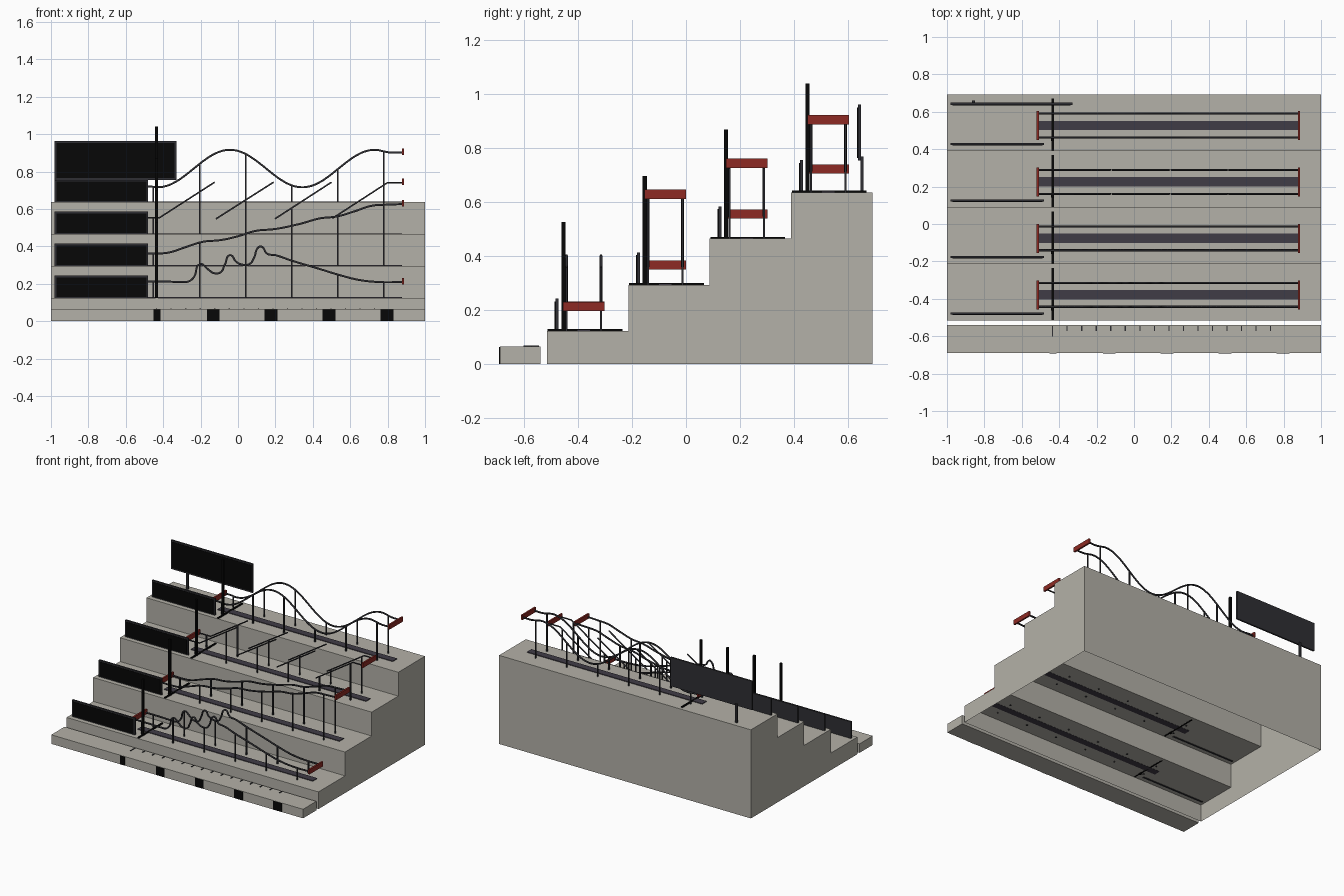
import bpy, bmesh, math
from mathutils import Vector

if "Cube" in bpy.data.objects:
    bpy.data.objects.remove(bpy.data.objects["Cube"], do_unlink=True)


def material(name, rgb):
    m = bpy.data.materials.new(name)
    m.use_nodes = True
    m.diffuse_color = (*rgb, 1)
    m.node_tree.nodes["Principled BSDF"].inputs["Base Color"].default_value = (*rgb, 1)
    return m


CONCRETE = material("concrete", (0.456, 0.440, 0.392))
STRIP = material("dark_strip", (0.051, 0.045, 0.061))
STEEL = material("dark_steel", (0.028, 0.028, 0.033))
BLACK = material("black", (0.002, 0.002, 0.002))
RED = material("red", (0.270, 0.023, 0.017))


def finish(name, mesh, mat):
    ob = bpy.data.objects.new(name, mesh)
    bpy.context.collection.objects.link(ob)
    mesh.materials.clear()
    mesh.materials.append(mat)
    return ob


def boxes(name, ranges, mat):
    """One object made of boxes, each given as (x0, x1, y0, y1, z0, z1)."""
    bm = bmesh.new()
    for x0, x1, y0, y1, z0, z1 in ranges:
        vs = bmesh.ops.create_cube(bm, size=1)["verts"]
        bmesh.ops.scale(bm, vec=(x1 - x0, y1 - y0, z1 - z0), verts=vs)
        bmesh.ops.translate(bm, vec=((x0 + x1) / 2, (y0 + y1) / 2, (z0 + z1) / 2), verts=vs)
    me = bpy.data.meshes.new(name)
    bm.to_mesh(me)
    bm.free()
    return finish(name, me, mat)


def rails(name, segments, ys, radius, smooth):
    """Round rails following (x, z) points, repeated at each y."""
    cu = bpy.data.curves.new(name + "_path", "CURVE")
    cu.dimensions = "3D"
    cu.bevel_depth = radius
    cu.bevel_resolution = 1
    cu.use_fill_caps = True
    cu.resolution_u = 6
    for y in ys:
        for seg in segments:
            sp = cu.splines.new("BEZIER")
            sp.bezier_points.add(len(seg) - 1)
            for p, (x, z) in zip(sp.bezier_points, seg):
                p.co = (x, y, z)
                p.handle_left_type = p.handle_right_type = "AUTO" if smooth else "VECTOR"
    tmp = bpy.data.objects.new(name + "_path", cu)
    bpy.context.collection.objects.link(tmp)
    dg = bpy.context.evaluated_depsgraph_get()
    me = bpy.data.meshes.new_from_object(tmp.evaluated_get(dg))
    bpy.data.objects.remove(tmp, do_unlink=True)
    ob = finish(name, me, STEEL)
    me.polygons.foreach_set("use_smooth", [True] * len(me.polygons))
    return ob


def height_at(segments, x):
    for seg in segments:
        for (xa, za), (xb, zb) in zip(seg, seg[1:]):
            if xa <= x <= xb:
                return za + (zb - za) * (x - xa) / (xb - xa)
    return segments[-1][-1][1]


# Stepped base: side profile extruded across x, open underneath
DY, DZ = 0.302, 0.171
FRONT = -0.516
treads = [0.123 + DZ * i for i in range(4)]
profile = [(FRONT, 0)]
for i, z in enumerate(treads):
    profile += [(FRONT + DY * i, z), (FRONT + DY * (i + 1), z)]
profile.append((FRONT + DY * 4, 0))
bm = bmesh.new()
face = bm.faces.new([bm.verts.new((-1, y, z)) for y, z in profile])
ext = bmesh.ops.extrude_face_region(bm, geom=[face], use_keep_orig=True)["geom"]
bmesh.ops.translate(bm, vec=(2, 0, 0), verts=[v for v in ext if isinstance(v, bmesh.types.BMVert)])
bmesh.ops.recalc_face_normals(bm, faces=bm.faces)
bmesh.ops.delete(bm, geom=[f for f in bm.faces if all(v.co.z < 1e-5 for v in f.verts)],
                 context="FACES_ONLY")
me = bpy.data.meshes.new("stepped_base")
bm.to_mesh(me)
bm.free()
finish("stepped_base", me, CONCRETE)

# Front ledge with distance ticks and black blocks
boxes("front_ledge", [(-1, 1, -0.69, -0.54, 0, 0.065)], CONCRETE)
ticks = [(-0.438, -0.432, -0.602, -0.545, 0.064, 0.069)]
for k in range(1, 16):
    x = -0.435 + 0.0777 * k
    ticks.append((x - 0.003, x + 0.003, -0.572, -0.545, 0.064, 0.069))
boxes("distance_ticks", ticks, STEEL)
marks = [(-0.451, -0.415, -0.693, -0.688, 0.001, 0.063)]
for k in range(4):
    x = -0.133 + 0.31 * k
    marks.append((x - 0.034, x + 0.034, -0.693, -0.688, 0.001, 0.063))
boxes("ledge_marks", marks, BLACK)


def board(name, x0, x1, y, z0, z1):
    boxes(name, [(x0, x1, y - 0.006, y + 0.006, z0, z1)], STEEL)
    boxes(name + "_screen", [(x0 + 0.01, x1 - 0.01, y - 0.009, y - 0.005,
                              max(z0, z0 + 0.01), z1 - 0.01)], BLACK)


# Track shapes as lists of (x, z) runs
bumps = [(-0.515, .212), (-.40, .212), (-.30, .21), (-.265, .212), (-.235, .237), (-.203, .305),
         (-.16, .277), (-.13, .257), (-.095, .26), (-.07, .303), (-.043, .353), (-.01, .318),
         (.02, .303), (.062, .306), (.085, .337), (.107, .393), (.123, .40), (.157, .36),
         (.2, .353), (.28, .326), (.44, .278), (.545, .246), (.65, .22), (.76, .209), (.88, .209)]
climb = [(-.515, .363), (-.43, .362), (-.37, .367), (-.28, .396), (-.19, .424), (-.09, .434),
         (.01, .457), (.09, .482), (.2, .493), (.33, .52), (.44, .55), (.53, .56), (.625, .588),
         (.715, .617), (.8, .623), (.88, .626)]
saw = [[(-.515, .553), (-.42, .553), (-.125, .743)], [(-.118, .547), (.19, .743)],
       [(.197, .547), (.5, .743)], [(.505, .55), (.80, .741), (.88, .741)]]
wave = [(-.515, .72), (-.47, .72)]
for k in range(25):
    x = -.43 + 1.215 * k / 24
    wave.append((x, .816 - .1 * math.cos(math.pi * (x + .43) / .387)))
wave += [(.81, .902), (.88, .902)]
tracks = [("bumpy", [bumps], 0.006, True), ("climbing", [climb], 0.006, True),
          ("sawtooth", saw, 0.0048, False), ("wavy", [wave], 0.006, True)]

# One lane per step: track, supports, end bars, mast, floor line and board
for i, (kind, segs, radius, smooth) in enumerate(tracks):
    t, y = treads[i], -0.379 + DY * i
    ys = (y - 0.064, y + 0.064)
    rails(kind + "_rails", segs, ys, radius, smooth)
    posts = []
    for k in range(6):
        x = -0.452 + 0.2465 * k
        for py in ys:
            posts.append((x - .004, x + .004, py - .004, py + .004, t - .006, height_at(segs, x)))
    boxes(kind + "_posts", posts, STEEL)
    bars = []
    for x, z in ((-0.515, segs[0][0][1] + .004), (0.882, segs[-1][-1][1] + .004)):
        bars.append((x - .006, x + .006, y - .077, y + .077, z - .017, z + .017))
    boxes(kind + "_end_bars", bars, RED)
    boxes(kind + "_floor_strip", [(-.515, .877, y - .025, y + .025, t - .001, t + .005)], STRIP)
    my = -0.455 + DY * i
    boxes(kind + "_mast", [(-.4425, -.4275, my - .0075, my + .0075, t - .006, t + .404)], BLACK)
    f = FRONT + DY * i
    boxes(kind + "_start_line", [(-.441, -.429, f + .003, f + .28, t - .001, t + .007)], BLACK)
    board(kind + "_board", -0.98, -0.48, -0.478 + DY * i, t - .004, t + .12)

# Large rear board on its post
board("rear_board", -0.98, -0.33, 0.643, 0.755, 0.962)
boxes("rear_board_post", [(-.865, -.85, .647, .659, treads[3] - .006, .77)], STEEL)
